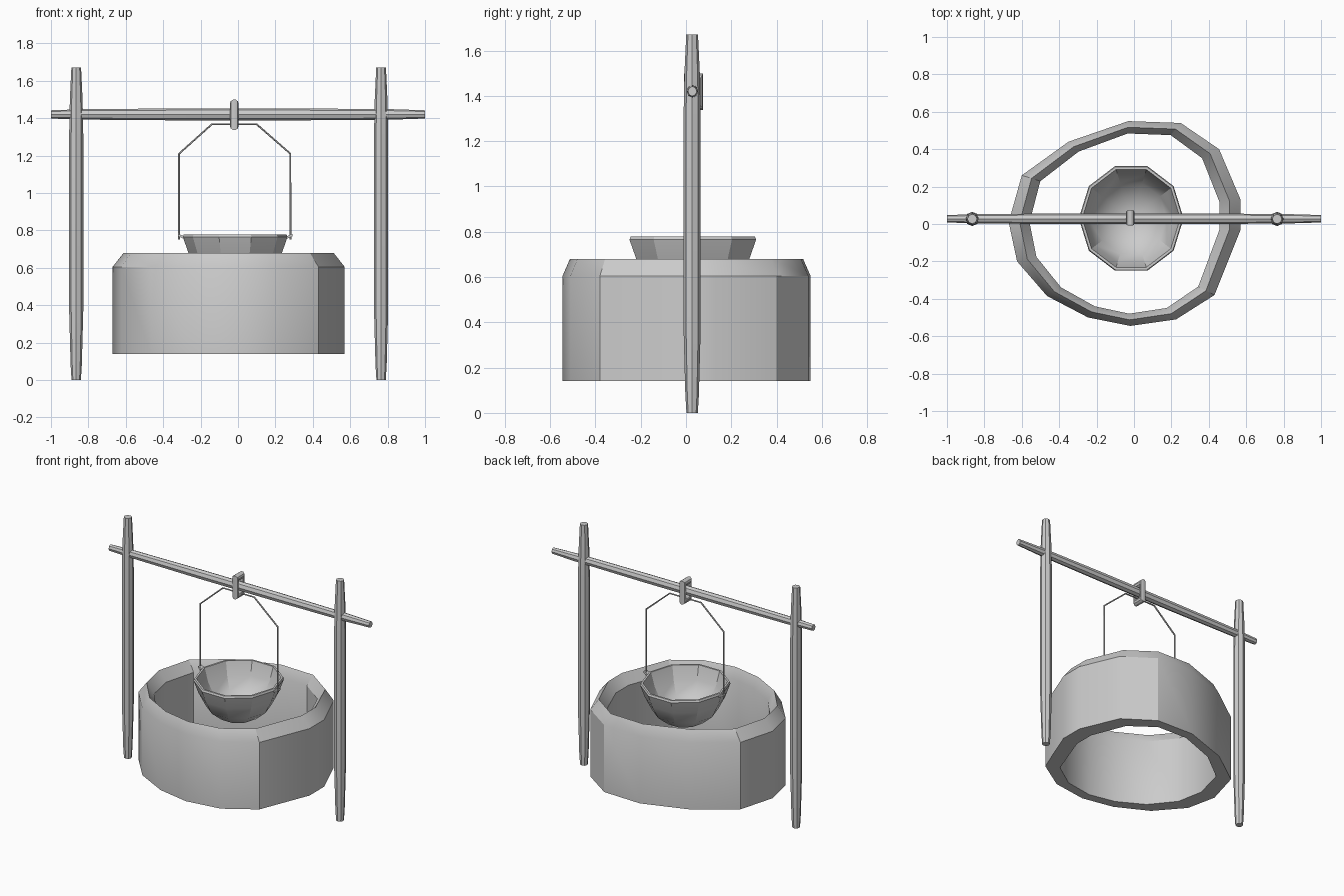
import bpy, bmesh, math
from mathutils import Vector

cube = bpy.data.objects.get("Cube")
if cube:
    bpy.data.objects.remove(cube, do_unlink=True)

GREY = (0.6, 0.6, 0.6, 1)
mat = bpy.data.materials.new("plain grey")
mat.use_nodes = True
mat.diffuse_color = GREY
mat.node_tree.nodes["Principled BSDF"].inputs["Base Color"].default_value = GREY


def finish(name, bm, angle=30):
    bmesh.ops.recalc_face_normals(bm, faces=bm.faces)
    mesh = bpy.data.meshes.new(name)
    bm.to_mesh(mesh)
    bm.free()
    mesh.materials.append(mat)
    obj = bpy.data.objects.new(name, mesh)
    bpy.context.collection.objects.link(obj)
    bpy.ops.object.select_all(action='DESELECT')
    obj.select_set(True)
    bpy.context.view_layer.objects.active = obj
    bpy.ops.object.shade_smooth_by_angle(angle=math.radians(angle))
    return obj


def loft(name, rings, cap=True, closed=False, angle=30):
    """Skin a list of equal-length point rings."""
    bm = bmesh.new()
    loops = [[bm.verts.new(p) for p in ring] for ring in rings]
    pairs = list(zip(loops, loops[1:]))
    if closed:
        pairs.append((loops[-1], loops[0]))
    for a, b in pairs:
        for i in range(len(a)):
            j = (i + 1) % len(a)
            bm.faces.new((a[i], a[j], b[j], b[i]))
    if cap and not closed:
        bm.faces.new(loops[0])
        bm.faces.new(loops[-1])
    return finish(name, bm, angle)


def ngon(sides, rx, ry, z, cx=0, cy=0):
    turns = [math.tau * i / sides for i in range(sides)]
    return [Vector((cx + rx * math.cos(t), cy + ry * math.sin(t), z)) for t in turns]


# Fire pit wall: uneven outline swept through its cross-section
outline = [(-.03, .55), (.25, .54), (.455, .40), (.57, .13), (.57, -.03),
           (.43, -.38), (.225, -.51), (-.02, -.545), (-.245, -.50),
           (-.465, -.385), (-.625, -.20), (-.67, .01), (-.60, .26), (-.35, .44)]
section = [(1, 1, .14), (1, 1, .605), (.905, .94, .68), (.82, .88, .61), (.82, .88, .14)]
loft("pit_wall", [[(-.05 + (x + .05) * sx, y * sy, z) for x, y in outline]
                  for sx, sy, z in section], closed=True)

# Hanging bowl: outside, lip, then inside
profile = [(.05, .50), (.13, .525), (.205, .59), (.25, .68), (.28, .765),
           (.275, .778), (.262, .778), (.235, .685), (.19, .605), (.12, .545), (.045, .52)]
loft("bowl", [ngon(10, r, r * 1.05, z, -.015, .03) for r, z in profile])

# Tapered poles
post = [(.025, 0), (.03, .08), (.038, .38), (.038, 1.3), (.034, 1.5), (.026, 1.67)]
for name, x in (("right_post", -.865), ("left_post", .765)):
    loft(name, [ngon(8, r, r, z, x, .027) for r, z in post])

beam = [(.022, -1), (.028, -.82), (.032, -.3), (.032, .3), (.028, .82), (.022, 1)]
loft("cross_beam", [[(x, .028 + p.x, 1.42 + p.y) for p in ngon(8, r * .9, r, 0)]
                    for r, x in beam])

# Square loop around the beam, with a rounded section
corners = [(1, 1), (-1, 1), (-1, -1), (1, -1)]
loft("beam_loop", [[(-.02 + .023 * p.x, .033 + cy * (.031 + .012 * p.y),
                     1.418 + cz * (.06 + .022 * p.y)) for p in ngon(10, 1, 1, 0)]
                   for cy, cz in corners], closed=True)

# Bent wire handle, mitred at each bend
path = [Vector((x, .035, z)) for x, z in
        ((-.315, .75), (-.315, 1.21), (-.14, 1.367), (.10, 1.367), (.28, 1.21), (.28, .75))]
rings = []
for i, p in enumerate(path):
    before = (p - path[max(i - 1, 0)]).normalized()
    after = (path[min(i + 1, len(path) - 1)] - p).normalized()
    t = (before + after).normalized()
    side = Vector((t.z, 0, -t.x))
    rings.append([p + side * c.x + Vector((0, c.y, 0)) for c in ngon(6, .005, .006, 0)])
loft("handle", rings)

# Small tabs joining the handle to the bowl
for name, x, s in (("right_tab", -.297, -1), ("left_tab", .268, 1)):
    bm = bmesh.new()
    bmesh.ops.create_cube(bm, size=1)
    for v in bm.verts:
        v.co = (x + .045 * v.co.x, .035 + .03 * v.co.y,
                .765 + .014 * v.co.z + s * .02 * v.co.x)
    finish(name, bm)
